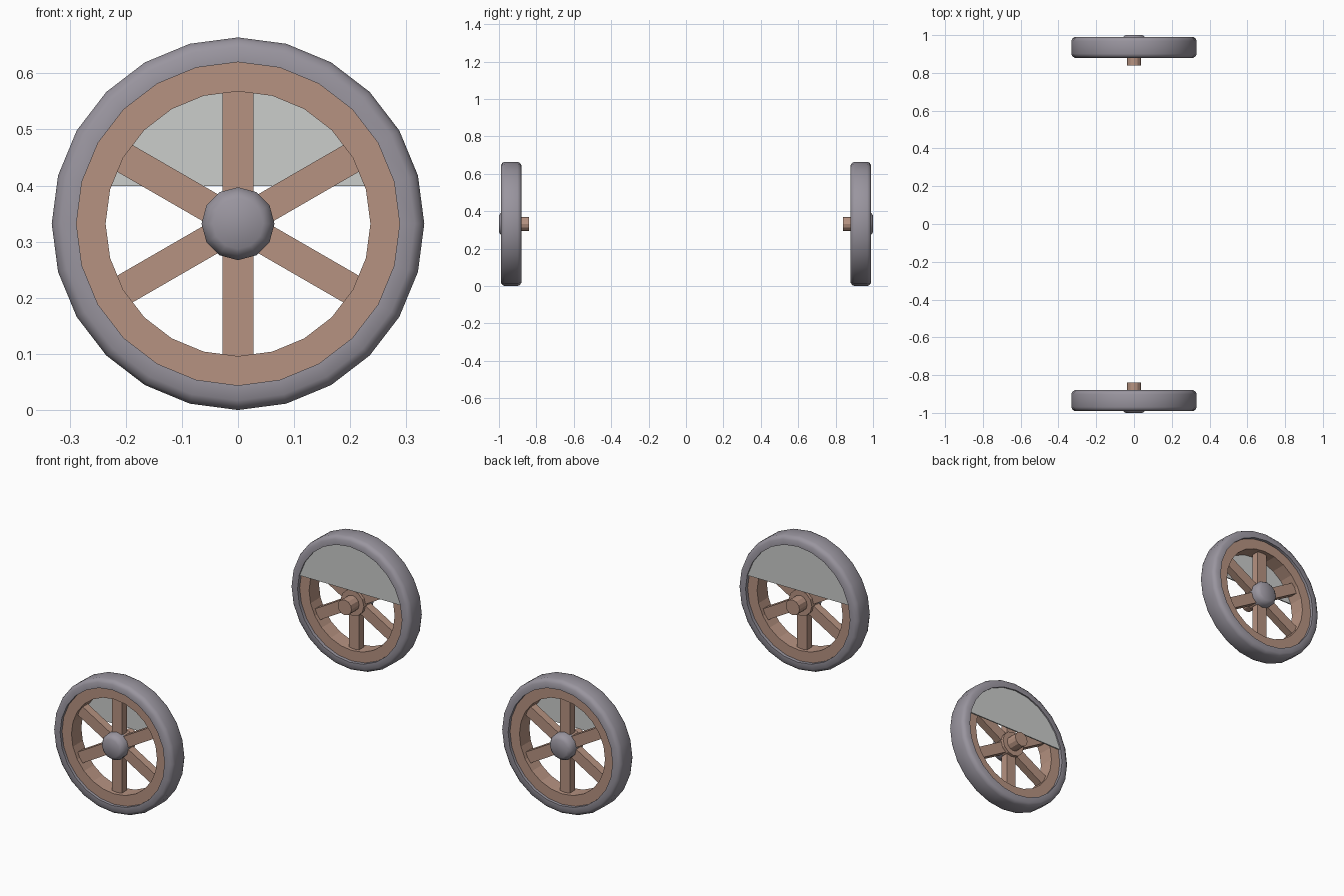
import bpy, bmesh
from math import sin, cos, pi, radians, sqrt, asin
from mathutils import Matrix

if "Cube" in bpy.data.objects:
    bpy.data.objects.remove(bpy.data.objects["Cube"], do_unlink=True)

CENTRE_Z = 0.332


def material(name, rgb):
    m = bpy.data.materials.new(name)
    m.use_nodes = True
    m.diffuse_color = (*rgb, 1)
    m.node_tree.nodes["Principled BSDF"].inputs["Base Color"].default_value = (*rgb, 1)
    return m


wood = material("brown wood", (0.47, 0.29, 0.22))
rubber = material("grey metal", (0.32, 0.30, 0.345))
pale = material("pale grey", (0.60, 0.61, 0.60))


def finish(bm, name, mat, smooth=False):
    bmesh.ops.recalc_face_normals(bm, faces=bm.faces)
    mesh = bpy.data.meshes.new(name)
    bm.to_mesh(mesh)
    bm.free()
    mesh.materials.append(mat)
    ob = bpy.data.objects.new(name, mesh)
    ob.location.z = CENTRE_Z
    bpy.context.collection.objects.link(ob)
    if smooth:
        bpy.ops.object.select_all(action="DESELECT")
        ob.select_set(True)
        bpy.context.view_layer.objects.active = ob
        bpy.ops.object.shade_smooth_by_angle(angle=radians(50))


def lathe(name, profile, sides, side, mat, closed, smooth=False):
    """Turn (radius, depth) points round the axle; open profiles get end caps."""
    bm = bmesh.new()
    rings = [[bm.verts.new((r * sin(2 * pi * i / sides), side * d, r * cos(2 * pi * i / sides)))
              for i in range(sides)] for r, d in profile]
    pairs = list(zip(rings, rings[1:]))
    if closed:
        pairs.append((rings[-1], rings[0]))
    else:
        bm.faces.new(rings[0])
        bm.faces.new(rings[-1])
    for a, b in pairs:
        for i in range(sides):
            j = (i + 1) % sides
            bm.faces.new((a[i], a[j], b[j], b[i]))
    finish(bm, name, mat, smooth)


def spokes(name, side):
    bm = bmesh.new()
    for k in range(6):
        spin = Matrix.Rotation(k * pi / 3, 4, "Y")
        place = Matrix.Translation((0, side * 0.935, 0.14))
        size = Matrix.Diagonal((0.055, 0.04, 0.22, 1))
        bmesh.ops.create_cube(bm, size=1, matrix=spin @ place @ size)
    finish(bm, name, wood)


def guard(name, side):
    """Thin half-round plate over the top of the inner side."""
    radius, chord, steps = 0.29, 0.067, 20
    start = asin(chord / radius)
    bm = bmesh.new()
    verts = []
    for i in range(steps + 1):
        a = start + (pi - 2 * start) * i / steps
        verts.append(bm.verts.new((radius * cos(a), side * 0.887, radius * sin(a))))
    face = bm.faces.new(verts)
    out = bmesh.ops.extrude_face_region(bm, geom=[face])
    moved = [v for v in out["geom"] if isinstance(v, bmesh.types.BMVert)]
    bmesh.ops.translate(bm, verts=moved, vec=(0, side * 0.006, 0))
    finish(bm, name, pale)


# Tyre section, mirrored about the middle of its width
half = [(0.288, 0.055), (0.315, 0.055), (0.327, 0.046), (0.332, 0.034)]
tyre = [(r, 0.935 + w) for r, w in half] + [(r, 0.935 - w) for r, w in reversed(half)]
rim = [(0.236, 0.897), (0.2885, 0.897), (0.2885, 0.975), (0.236, 0.975)]
cap = [(0.065, 0.945), (0.065, 0.978), (0.056, 0.992), (0.045, 1.0)]

for label, side in (("front", -1), ("back", 1)):
    lathe(label + "_tyre", tyre, 24, side, rubber, True, True)
    lathe(label + "_rim", rim, 24, side, wood, True)
    spokes(label + "_spokes", side)
    lathe(label + "_hub", [(0.064, 0.9), (0.064, 0.95)], 12, side, wood, False)
    lathe(label + "_axle", [(0.038, 0.84), (0.038, 0.92)], 12, side, wood, False)
    lathe(label + "_hub_cap", cap, 12, side, rubber, False, True)
    guard(label + "_guard", side)
